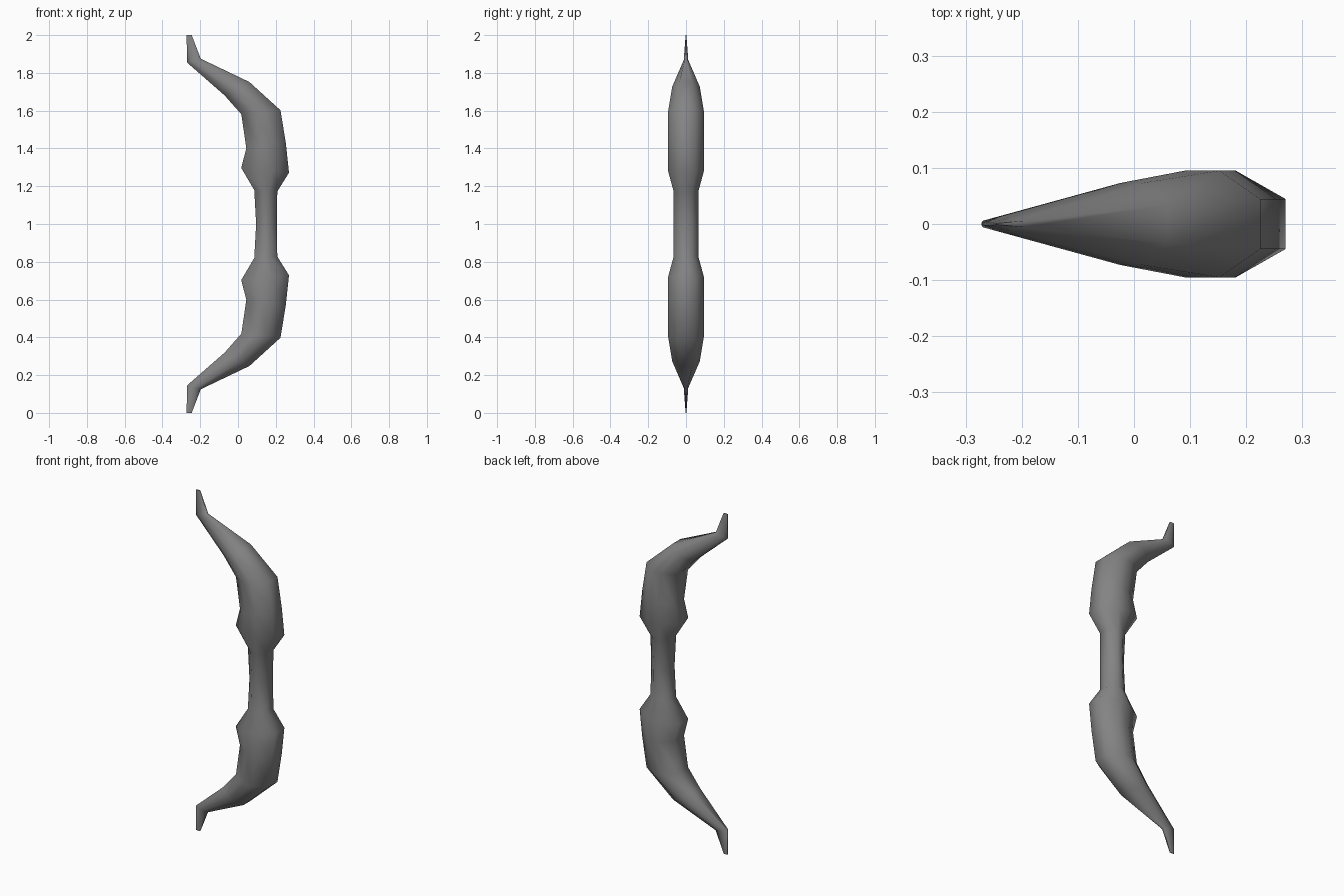
import bpy, bmesh, math
from mathutils import Vector

cube = bpy.data.objects.get("Cube")
if cube:
    bpy.data.objects.remove(cube, do_unlink=True)

mat = bpy.data.materials.new("dark grey")
mat.use_nodes = True
grey = (0.23, 0.23, 0.23, 1)
mat.diffuse_color = grey
mat.node_tree.nodes["Principled BSDF"].inputs["Base Color"].default_value = grey

# Upper limb sections from tip to grip: inner x, inner z, outer x, outer z, half width
UPPER = [
    (-0.272, 2.000, -0.245, 2.000, 0.002),
    (-0.270, 1.855, -0.197, 1.875, 0.012),
    (-0.070, 1.680, 0.060, 1.752, 0.073),
    (0.018, 1.580, 0.225, 1.602, 0.095),
    (0.044, 1.400, 0.253, 1.430, 0.095),
    (0.017, 1.297, 0.270, 1.272, 0.095),
    (0.086, 1.180, 0.208, 1.172, 0.066),
    (0.096, 1.000, 0.206, 1.000, 0.066),
]
LOWER = [(a, 2 - b, c, 2 - d, w) for a, b, c, d, w in reversed(UPPER[:-1])]

# Octagon section: position from inner to outer edge, share of half width
OCTAGON = [(0, -.47), (.35, -1), (.65, -1), (1, -.47),
           (1, .47), (.65, 1), (.35, 1), (0, .47)]

bm = bmesh.new()
rings = []
for xi, zi, xo, zo, w in UPPER + LOWER:
    inner, outer = Vector((xi, 0, zi)), Vector((xo, 0, zo))
    rings.append([bm.verts.new(inner.lerp(outer, t) + Vector((0, s * w, 0)))
                  for t, s in OCTAGON])

# Skin neighbouring sections and cap the two tips
for r, q in zip(rings, rings[1:]):
    for i in range(8):
        j = (i + 1) % 8
        bm.faces.new((r[i], r[j], q[j], q[i]))
bm.faces.new(rings[0])
bm.faces.new(rings[-1])
bmesh.ops.recalc_face_normals(bm, faces=bm.faces)

mesh = bpy.data.meshes.new("bow_body")
bm.to_mesh(mesh)
bm.free()
mesh.materials.append(mat)
bow = bpy.data.objects.new("bow_body", mesh)
bpy.context.collection.objects.link(bow)

# Smooth limbs, with only the sharp tip edges kept crisp
bpy.ops.object.select_all(action="DESELECT")
bow.select_set(True)
bpy.context.view_layer.objects.active = bow
bpy.ops.object.shade_smooth_by_angle(angle=math.radians(75))
